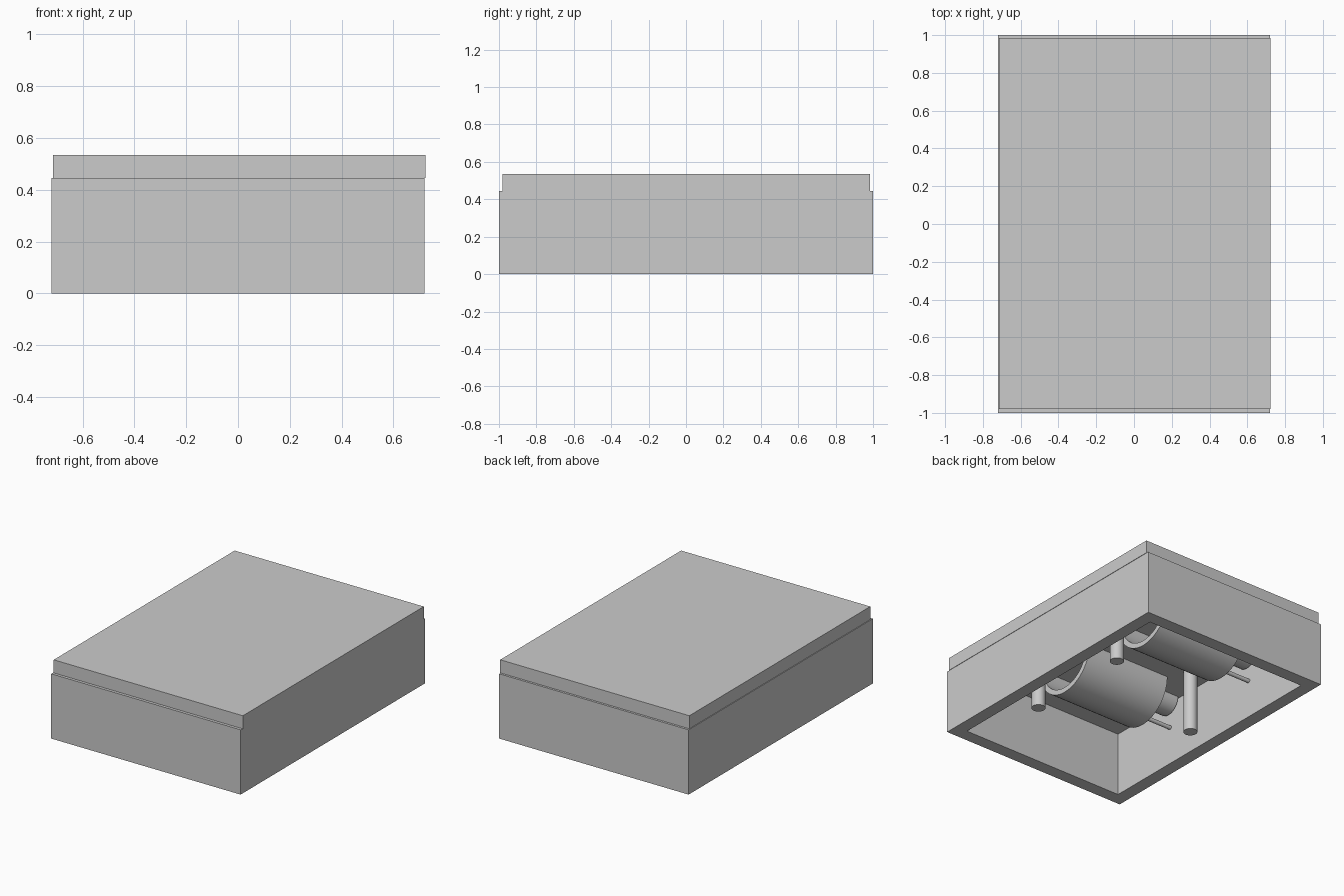
import bpy, bmesh
from math import pi, sin, cos, radians

if "Cube" in bpy.data.objects:
    bpy.data.objects.remove(bpy.data.objects["Cube"])

grey = bpy.data.materials.new("plain_grey")
grey.use_nodes = True
GREY = (0.6, 0.6, 0.6, 1)
grey.diffuse_color = GREY
grey.node_tree.nodes["Principled BSDF"].inputs["Base Color"].default_value = GREY

CEILING = 0.445
HALF_X, HALF_Y, WALL = 0.72, 1.0, 0.09


def extrude(name, outline, to_point, start, end, smooth=False):
    """Extrude a closed 2D outline from start to end; to_point maps (a, b, depth) to xyz."""
    bm = bmesh.new()
    face = bm.faces.new([bm.verts.new(to_point(a, b, start)) for a, b in outline])
    moved = bmesh.ops.extrude_face_region(bm, geom=[face])["geom"]
    for v in moved:
        if isinstance(v, bmesh.types.BMVert):
            a, b = outline[0]
            offset = [e - s for e, s in zip(to_point(a, b, end), to_point(a, b, start))]
            v.co.x += offset[0]
            v.co.y += offset[1]
            v.co.z += offset[2]
    bmesh.ops.recalc_face_normals(bm, faces=bm.faces)
    mesh = bpy.data.meshes.new(name)
    bm.to_mesh(mesh)
    bm.free()
    mesh.materials.append(grey)
    obj = bpy.data.objects.new(name, mesh)
    bpy.context.collection.objects.link(obj)
    if smooth:
        bpy.ops.object.select_all(action="DESELECT")
        obj.select_set(True)
        bpy.context.view_layer.objects.active = obj
        bpy.ops.object.shade_smooth_by_angle(angle=radians(35))
    return obj


def arc(radius, first, last, steps):
    angles = [first + (last - first) * i / steps for i in range(steps + 1)]
    return [(radius * cos(t), radius * sin(t)) for t in angles]


def box(name, x0, x1, y0, y1, z0, z1):
    corners = [(x0, y0), (x1, y0), (x1, y1), (x0, y1)]
    return extrude(name, corners, lambda a, b, d: (a, b, d), z0, z1)


def along_x(name, outline, y, z, x0, x1):
    return extrude(name, outline, lambda a, b, d: (d, y + a, z + b), x0, x1, True)


# Open-bottomed case: four walls with mitred-free square corners, joined as one shell
bm = bmesh.new()
rings = []
for inset, z in ((0, 0), (0, CEILING), (WALL, CEILING), (WALL, 0)):
    x, y = HALF_X - inset, HALF_Y - inset
    rings.append([bm.verts.new((sx * x, sy * y, z))
                  for sx, sy in ((-1, -1), (1, -1), (1, 1), (-1, 1))])
for r in range(4):
    lower, upper = rings[r], rings[(r + 1) % 4]
    for i in range(4):
        j = (i + 1) % 4
        bm.faces.new((lower[i], lower[j], upper[j], upper[i]))
bmesh.ops.recalc_face_normals(bm, faces=bm.faces)
mesh = bpy.data.meshes.new("case_walls")
bm.to_mesh(mesh)
bm.free()
mesh.materials.append(grey)
bpy.context.collection.objects.link(bpy.data.objects.new("case_walls", mesh))

# Lid, a little shorter than the case
box("lid", -0.715, 0.723, -0.98, 0.985, CEILING, 0.535)

# Three support posts standing on the ground
circle = arc(0.045, 0, 2 * pi, 32)[:-1]
for name, px, py in (("front_post", 0.47, -0.39), ("back_post", 0.47, 0.39),
                     ("side_post", -0.47, 0)):
    extrude(name, circle, lambda a, b, d: (px + a, py + b, d), 0, CEILING, True)

# Two half-round housings under the lid, each with a neck and a thin pin
for side, y in (("front", -0.39), ("back", 0.39)):
    shell = arc(0.245, pi, 2 * pi, 32) + arc(0.21, 2 * pi, pi, 32)
    along_x(side + "_housing", shell, y, CEILING, -0.40, 0.25)
    along_x(side + "_housing_end", arc(0.21, pi, 2 * pi, 32), y, CEILING, -0.40, -0.36)
    along_x(side + "_neck", arc(0.094, pi, 2 * pi, 24), y, CEILING, -0.615, -0.40)
    along_x(side + "_pin", arc(0.014, 0, 2 * pi, 16)[:-1], y, 0.262, -0.628, -0.38)
